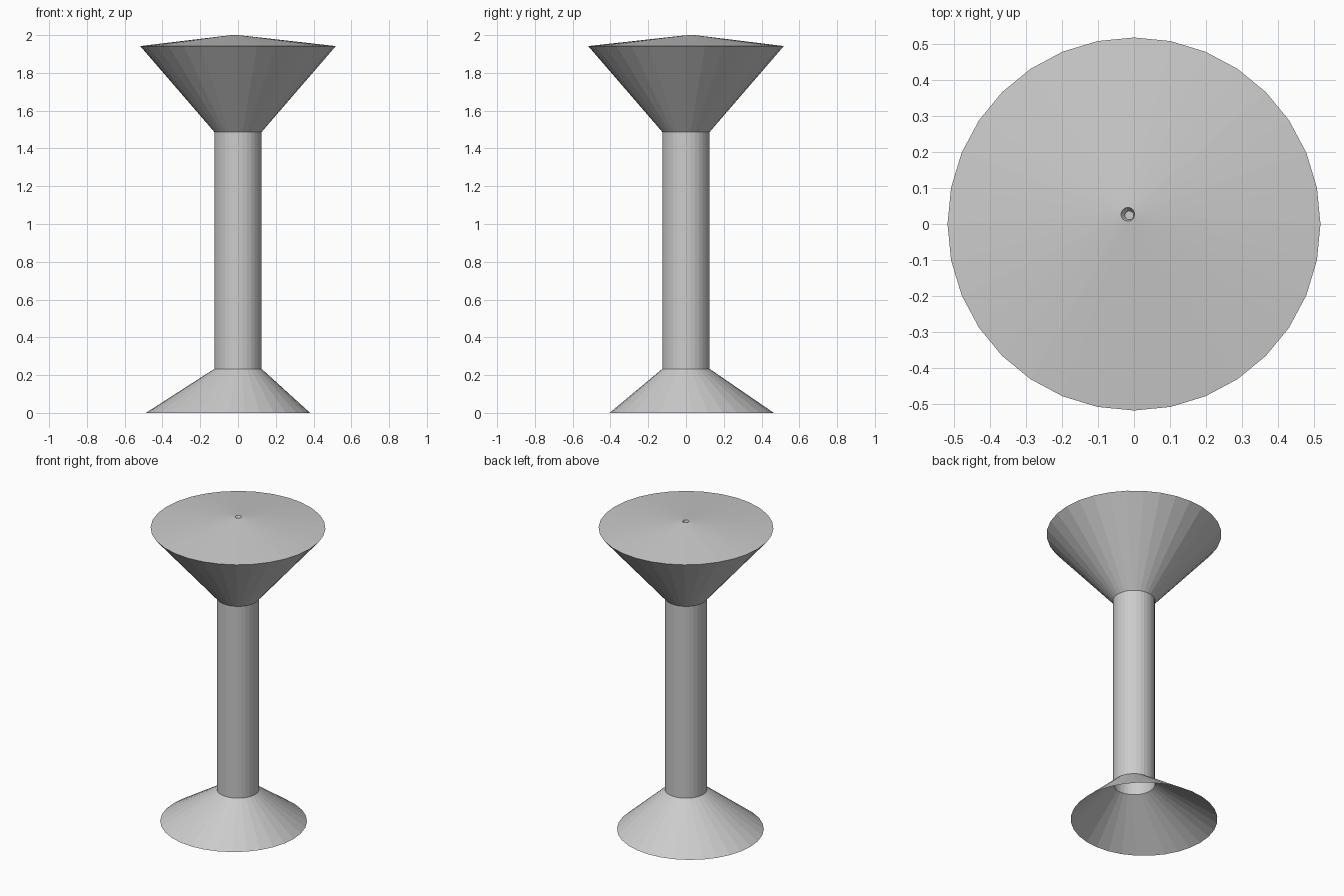
import bpy, bmesh
from math import cos, sin, tau

if "Cube" in bpy.data.objects:
    bpy.data.objects.remove(bpy.data.objects["Cube"])

SIDES = 32


def loft(name, rings, cap_end=False):
    """Skin a stack of circles given as (x, y, z, radius)."""
    bm = bmesh.new()
    loops = []
    for x, y, z, r in rings:
        loops.append([bm.verts.new((x + r * cos(tau * i / SIDES),
                                    y + r * sin(tau * i / SIDES), z))
                      for i in range(SIDES)])
    for a, b in zip(loops, loops[1:]):
        for i in range(SIDES):
            j = (i + 1) % SIDES
            bm.faces.new((a[i], a[j], b[j], b[i]))
    if cap_end:
        bm.faces.new(loops[-1])
    mesh = bpy.data.meshes.new(name)
    bm.to_mesh(mesh)
    bm.free()
    obj = bpy.data.objects.new(name, mesh)
    bpy.context.collection.objects.link(obj)
    return obj


# Flared foot, open underneath, with its rim set off-centre
loft("base", [(-0.053, 0.03, 0, 0.435), (0, 0, 0.233, 0.125)])

# Straight tube
loft("column", [(0, 0, 0.233, 0.125), (0, 0, 1.487, 0.125)])

# Funnel-shaped head
loft("head", [(0, 0, 1.487, 0.125), (0, 0, 1.942, 0.518)])

# Shallow lid rising to an off-centre tip with a tiny dimple
loft("lid", [(0, 0, 1.942, 0.518), (-0.017, 0.027, 2.0, 0.019),
             (-0.013, 0.024, 1.985, 0.012)], cap_end=True)
